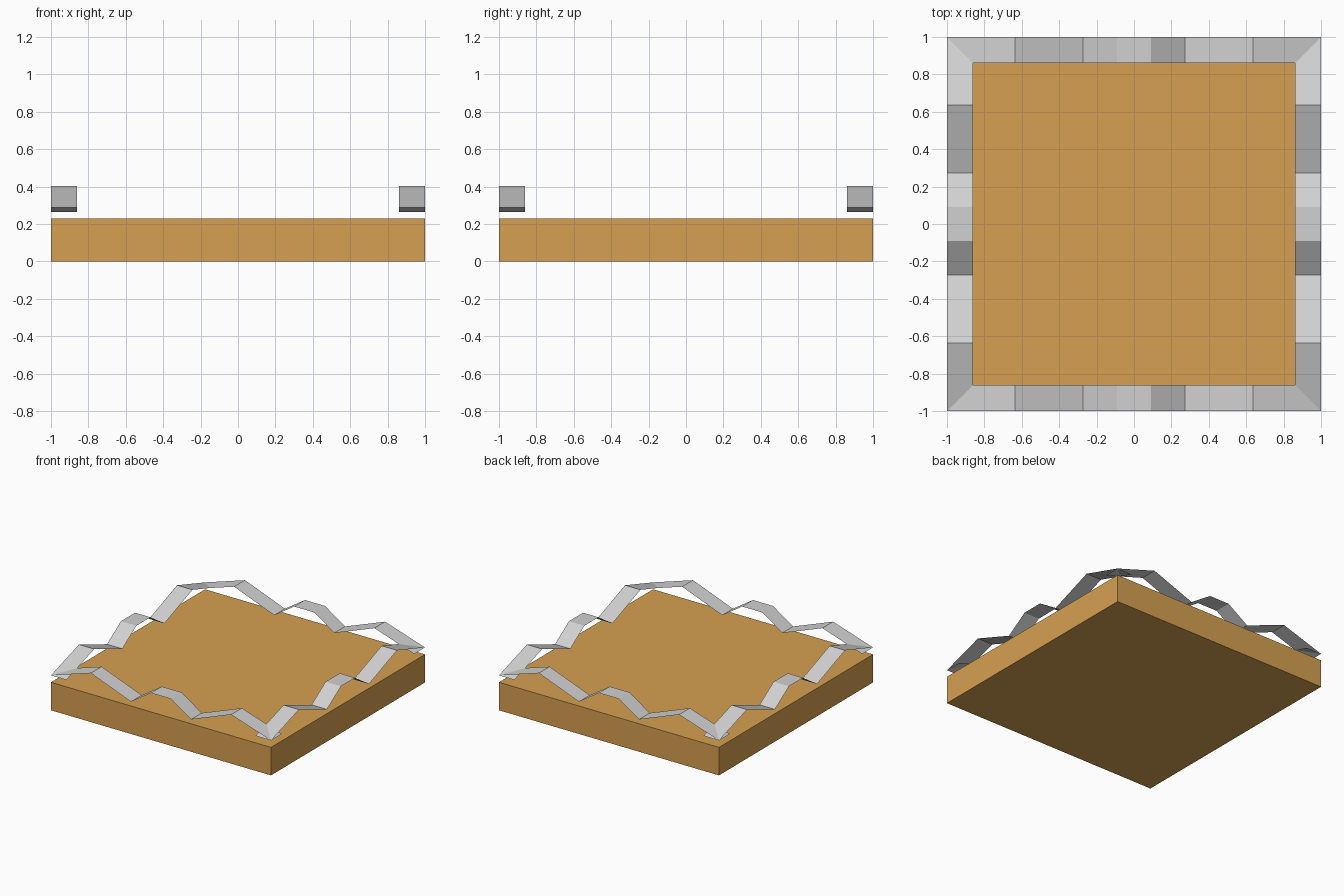
import bpy, bmesh, math
from mathutils import Matrix

cube = bpy.data.objects.get("Cube")
if cube:
    bpy.data.objects.remove(cube, do_unlink=True)


def material(name, rgb):
    m = bpy.data.materials.new(name)
    m.use_nodes = True
    m.diffuse_color = (*rgb, 1)
    m.node_tree.nodes["Principled BSDF"].inputs["Base Color"].default_value = (*rgb, 1)
    return m


def add_object(name, bm, mat):
    mesh = bpy.data.meshes.new(name)
    bm.to_mesh(mesh)
    bm.free()
    mesh.materials.append(mat)
    ob = bpy.data.objects.new(name, mesh)
    bpy.context.collection.objects.link(ob)
    return ob


tan = material("tan", (0.67, 0.35, 0.082))
grey = material("light grey", (0.64, 0.64, 0.64))

# Solid square base
bm = bmesh.new()
bmesh.ops.create_cube(bm, size=1)
bmesh.ops.transform(bm, verts=bm.verts,
                    matrix=Matrix.Translation((0, 0, 0.115)) @ Matrix.Diagonal((2, 2, 0.23, 1)))
add_object("base_slab", bm, tan)

# Zigzag ribbon profile: half of it, then mirrored
half = [(1.0, 0.287), (0.637, 0.402), (0.273, 0.265), (0.091, 0.385)]
profile = [(-x, z) for x, z in half] + half[::-1]
OUTER, INNER = -1.0, -0.86


def ribbon(name, angle):
    """Thin folded sheet along the front edge, turned to its side."""
    bm = bmesh.new()
    rows = [[bm.verts.new((x, y, z)) for y in (OUTER, INNER)] for x, z in profile]
    for a, b in zip(rows, rows[1:]):
        bm.faces.new((a[0], b[0], b[1], a[1]))
    bmesh.ops.rotate(bm, verts=bm.verts, matrix=Matrix.Rotation(angle, 3, 'Z'))
    add_object(name, bm, grey)


# Four ribbons, crossing at the corners
for i, side in enumerate(("front", "left", "back", "right")):
    ribbon(side + "_ribbon", i * math.pi / 2)
